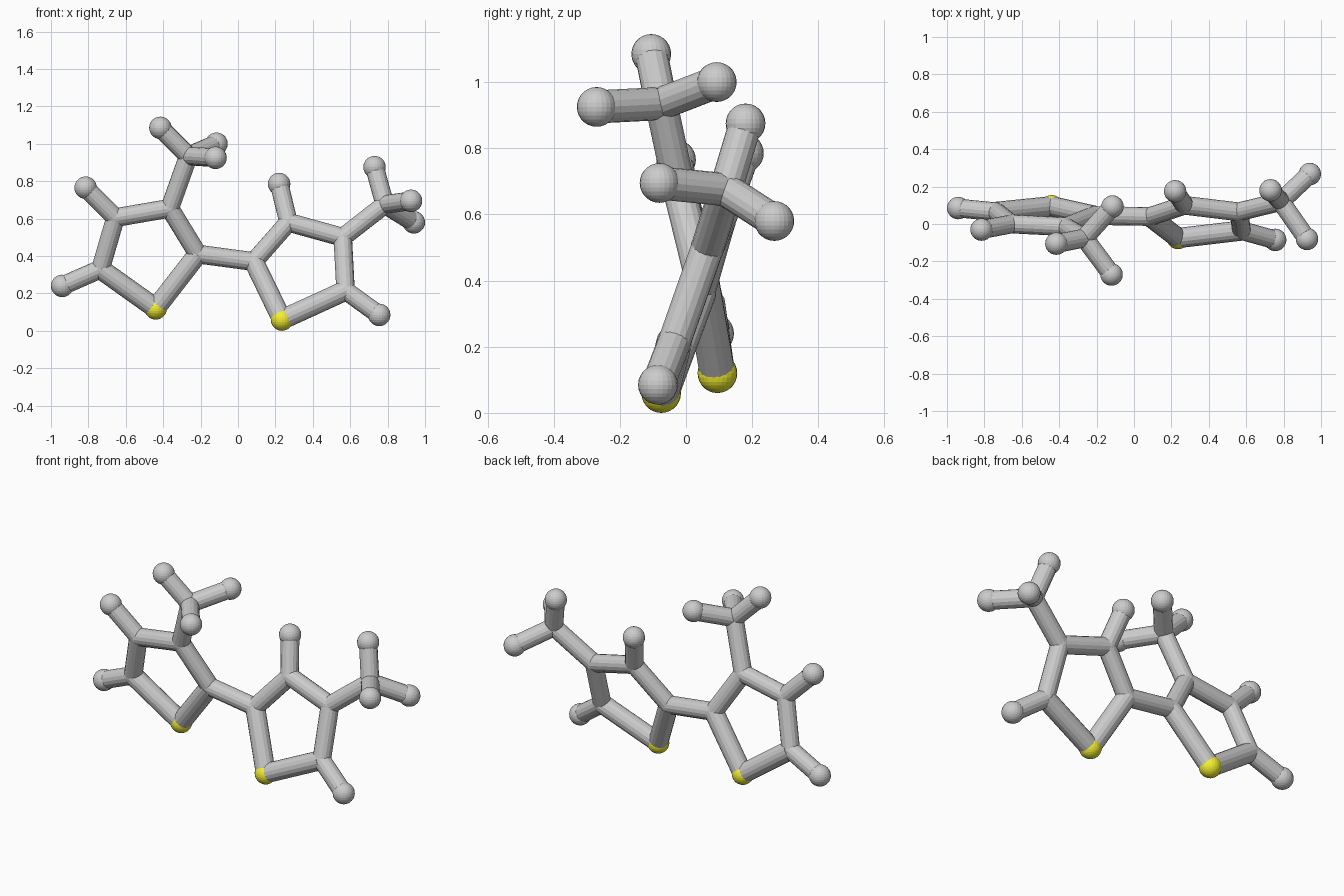
import bpy
from mathutils import Vector

if "Cube" in bpy.data.objects:
    bpy.data.objects.remove(bpy.data.objects["Cube"])

BALL_R, JOINT_R, BOND_R, SULPHUR_BOND_R = 0.06, 0.051, 0.05, 0.054

yellow = bpy.data.materials.new("yellow")
yellow.diffuse_color = (0.9, 0.87, 0.03, 1)
yellow.use_nodes = True
yellow.node_tree.nodes["Principled BSDF"].inputs["Base Color"].default_value = yellow.diffuse_color

# Each half: five-sided ring, a methyl branch and outer hydrogen balls
left = {
    "sulphur": (-0.44, 0.095, 0.12),
    "inner_carbon": (-0.215, 0.045, 0.41),
    "methyl_carbon": (-0.365, -0.015, 0.655),
    "top_carbon": (-0.655, 0.0, 0.605),
    "outer_carbon": (-0.735, 0.065, 0.33),
    "branch_carbon": (-0.265, -0.075, 0.935),
    "hydrogen_low": (-0.94, 0.085, 0.24),
    "hydrogen_top": (-0.815, -0.03, 0.765),
    "hydrogen_a": (-0.415, -0.105, 1.085),
    "hydrogen_b": (-0.115, 0.093, 1.0),
    "hydrogen_c": (-0.12, -0.27, 0.925),
}
right = {
    "sulphur": (0.235, -0.075, 0.06),
    "inner_carbon": (0.085, 0.04, 0.37),
    "top_carbon": (0.27, 0.1, 0.58),
    "methyl_carbon": (0.56, 0.065, 0.50),
    "outer_carbon": (0.575, -0.035, 0.215),
    "branch_carbon": (0.785, 0.12, 0.675),
    "hydrogen_low": (0.755, -0.085, 0.085),
    "hydrogen_top": (0.22, 0.175, 0.785),
    "hydrogen_a": (0.73, 0.18, 0.875),
    "hydrogen_b": (0.925, -0.08, 0.695),
    "hydrogen_c": (0.94, 0.267, 0.58),
}
# Bonds outside the ring
branches = [
    ("outer_carbon", "hydrogen_low"), ("top_carbon", "hydrogen_top"),
    ("methyl_carbon", "branch_carbon"), ("branch_carbon", "hydrogen_a"),
    ("branch_carbon", "hydrogen_b"), ("branch_carbon", "hydrogen_c"),
]


def ball(name, pos):
    r = JOINT_R if "carbon" in name else BALL_R
    bpy.ops.mesh.primitive_uv_sphere_add(segments=24, ring_count=14, radius=r, location=pos)
    ob = bpy.context.object
    ob.name = name
    if "sulphur" in name:
        ob.data.materials.append(yellow)


def bond(name, a, b, r=BOND_R):
    a, b = Vector(a), Vector(b)
    bpy.ops.mesh.primitive_cylinder_add(vertices=16, radius=r, depth=(b - a).length,
                                        location=(a + b) / 2)
    ob = bpy.context.object
    ob.name = name
    ob.rotation_euler = (b - a).to_track_quat('Z', 'Y').to_euler()


for side, atoms in (("left", left), ("right", right)):
    # Atoms
    for name, pos in atoms.items():
        ball(f"{side}_{name}", pos)
    # Ring bonds, then branch bonds
    ring = list(atoms)[:5]
    pairs = [(ring[i], ring[(i + 1) % 5]) for i in range(5)] + branches
    for a, b in pairs:
        r = SULPHUR_BOND_R if "sulphur" in (a, b) else BOND_R
        bond(f"{side}_bond_{a}_{b}", atoms[a], atoms[b], r)

# Bond joining the two rings
bond("centre_bond", left["inner_carbon"], right["inner_carbon"])
